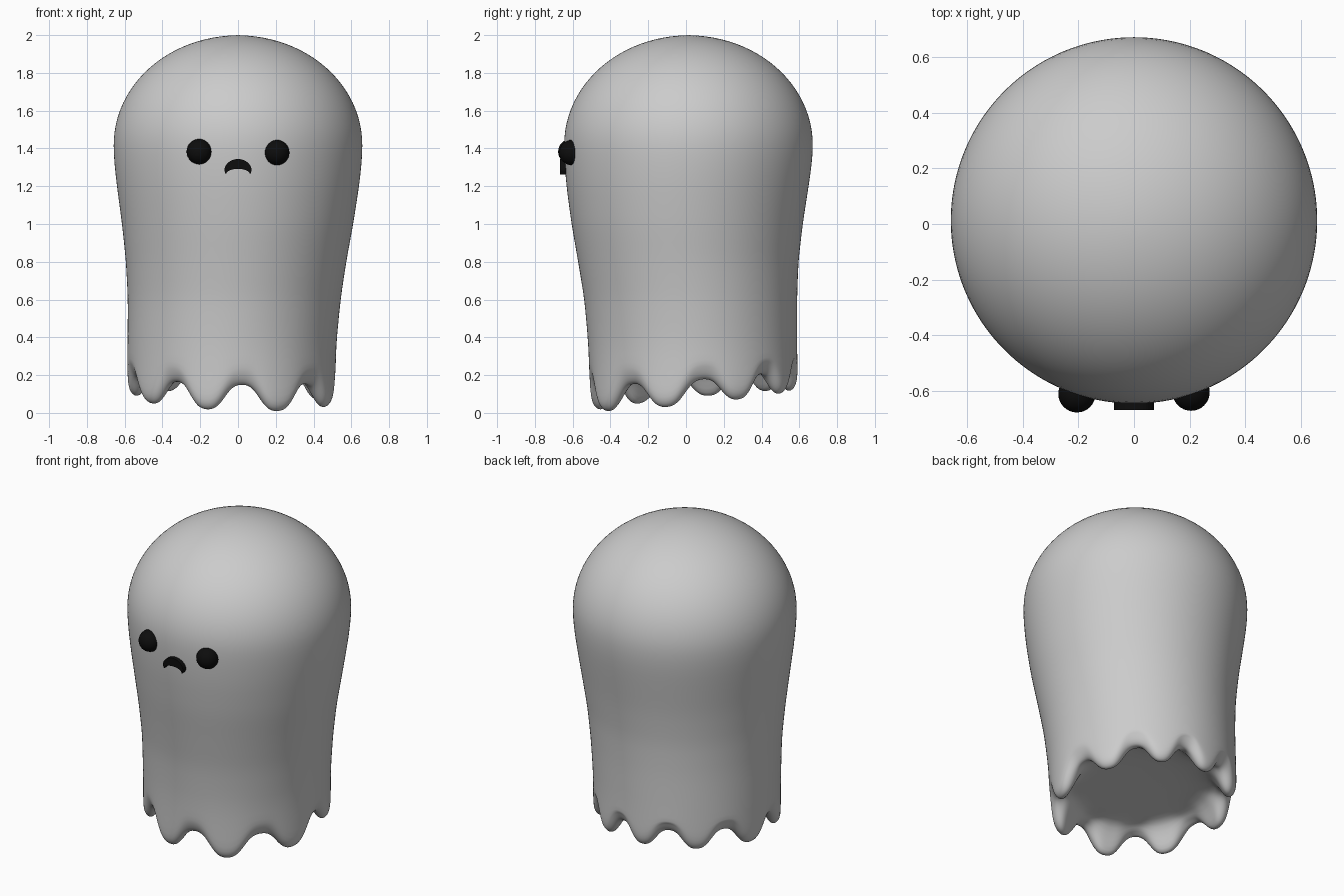
import bpy, bmesh
from math import sin, cos, pi, radians, sqrt, degrees

if "Cube" in bpy.data.objects:
    bpy.data.objects.remove(bpy.data.objects["Cube"])

SEG = 144
LOBES = [28, 74, 118, 153, 185, 221, 260, 305, 345]  # hem lobe angles, 0 = front, 90 = +x

black = bpy.data.materials.new("black")
black.diffuse_color = (0.004, 0.004, 0.004, 1)
black.use_nodes = True
black.node_tree.nodes["Principled BSDF"].inputs["Base Color"].default_value = black.diffuse_color


def make_object(name, bm, mat=None, smooth=True):
    bmesh.ops.recalc_face_normals(bm, faces=bm.faces)
    me = bpy.data.meshes.new(name)
    bm.to_mesh(me)
    bm.free()
    for p in me.polygons:
        p.use_smooth = smooth
    if mat:
        me.materials.append(mat)
    ob = bpy.data.objects.new(name, me)
    bpy.context.collection.objects.link(ob)
    return ob


def lookup(z):
    """Radius and centre offset of the drape at height z."""
    rows = [(1.42, .66, 0, .013), (1.32, .655, 0, .012), (1.2, .641, 0, .008), (1.0, .612, -.002, .006),
            (.8, .583, -.01, .012), (.6, .563, -.02, .025), (.35, .552, -.033, .036), (0, .552, -.035, .042)]
    for a, b in zip(rows, rows[1:]):
        if z >= b[0]:
            f = (a[0] - z) / (a[0] - b[0])
            return [a[i] + (b[i] - a[i]) * f for i in (1, 2, 3)]
    return rows[-1][1:]


def lobe_weight(deg):
    """1 at a lobe tip, 0 in the middle of a valley."""
    ring = [LOBES[-1] - 360] + LOBES + [LOBES[0] + 360]
    for a, b in zip(ring, ring[1:]):
        if a <= deg <= b:
            w = .5 + .5 * cos(2 * pi * (deg - a) / (b - a))
            return .4 * w + .6 * w * w * (3 - 2 * w)


def column(deg):
    """Points down the outside, round the hem and up to the underside."""
    tilt = cos(radians(deg - 20))
    w = lobe_weight(deg)
    valley = .185 - .04 * tilt
    hem = valley + w * (.06 - .055 * tilt - valley)
    pts = []
    for i in range(1, 13):  # dome
        t = pi / 2 * i / 12
        pts.append((.66 * sin(t), 1.42 + .58 * cos(t), 0, .013))
    for z in (1.32, 1.2, 1.1, 1.0, .9, .8, .7, .6, .48, .36):  # sides
        r, cx, cy = lookup(z)
        pts.append((r, z, cx, cy))
    r, cx, cy = lookup(.2)
    top = valley + .04
    pull = .012 * (1 - w)
    for z, d in ((hem + (.36 - hem) * .5, 0), (hem + .075, pull * .4), (hem + .035, .006 + pull),
                 (hem + .008, .024 + pull), (hem, .045 + pull), (hem + .012, .07 + pull),
                 (hem + (top - hem) * .45, .095 + pull), (hem + (top - hem) * .85, .13),
                 (top, .17), (top + .01, .27)):
        pts.append((r - d, z, cx, cy))
    a = radians(deg)
    return [(c + q * sin(a), e - q * cos(a), z) for q, z, c, e in pts]


# draped body
bm = bmesh.new()
cols = [[bm.verts.new(p) for p in column(360 * i / SEG)] for i in range(SEG)]
crown = bm.verts.new((0, .013, 2))
under = bm.verts.new((-.035, .042, .24))
for i in range(SEG):
    a, b = cols[i], cols[(i + 1) % SEG]
    bm.faces.new((crown, a[0], b[0]))
    bm.faces.new((under, b[-1], a[-1]))
    for j in range(len(a) - 1):
        bm.faces.new((a[j], a[j + 1], b[j + 1], b[j]))
body = make_object("draped_body", bm)
sub = body.modifiers.new("smooth", 'SUBSURF')
sub.levels = sub.render_levels = 1

# eyes
for side, x, y, z in (("left", -.205, -.61, 1.383), ("right", .205, -.604, 1.378)):
    bm = bmesh.new()
    bmesh.ops.create_uvsphere(bm, u_segments=32, v_segments=16, radius=.067)
    eye = make_object(side + "_eye", bm, black)
    eye.location = (x, y, z)

# frowning mouth: arch outline pushed back into the body
bm = bmesh.new()
N = 20
arc = [pi * i / N for i in range(N + 1)]
rows = []
for t in arc:
    o = (.072 * cos(t), 1.282 + .062 * sin(t))
    n = (.064 * cos(t), 1.262 + .03 * sin(t))
    rows.append([bm.verts.new((p[0], y, p[1])) for p, y in ((o, -.668), (n, -.668), (n, -.61), (o, -.61))])
for a, b in zip(rows, rows[1:]):
    for k in range(4):
        m = (k + 1) % 4
        bm.faces.new((a[k], a[m], b[m], b[k]))
bm.faces.new(rows[0])
bm.faces.new(rows[-1][::-1])
make_object("mouth", bm, black, smooth=False)
